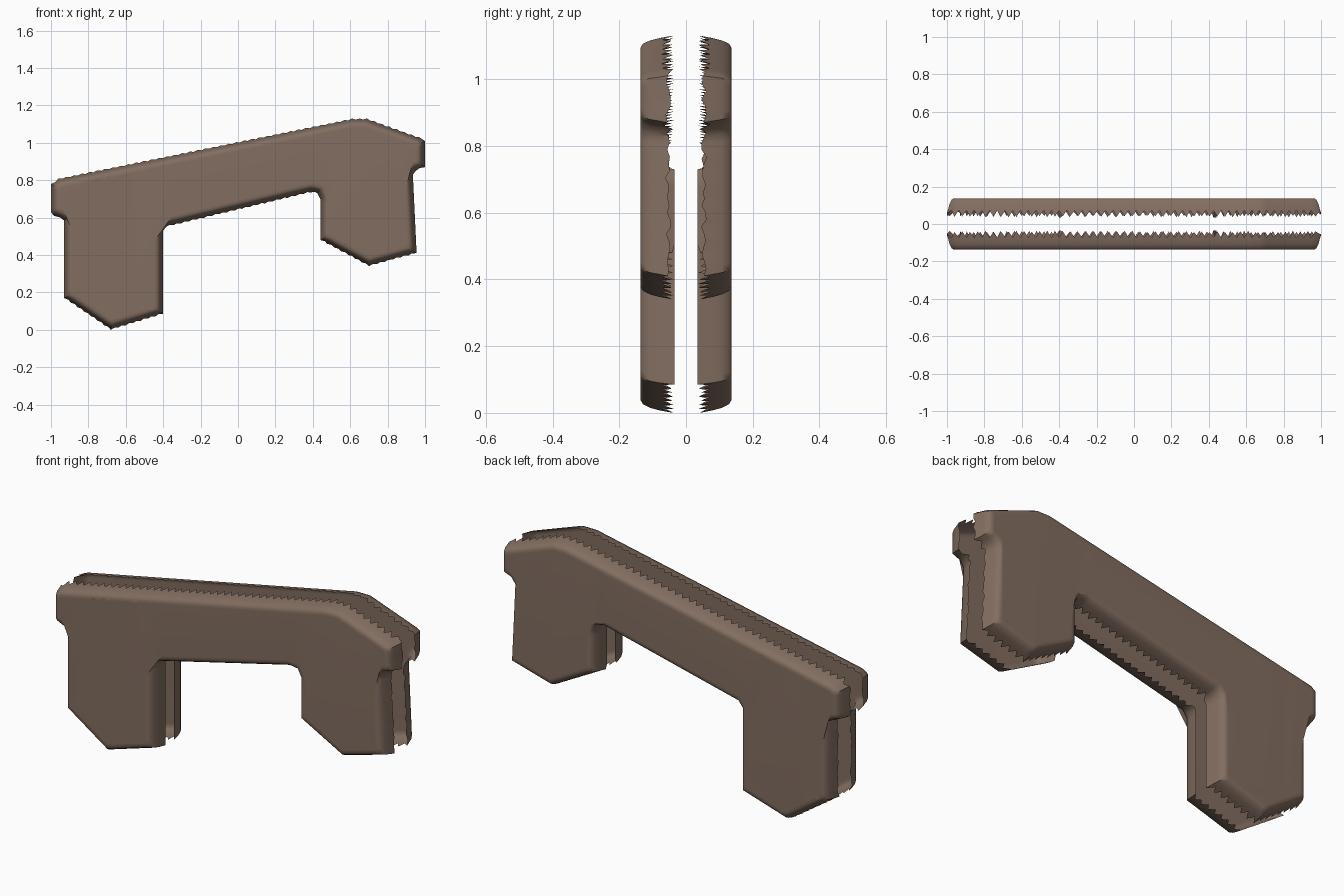
import bpy, bmesh, math, random
from mathutils import Vector

if "Cube" in bpy.data.objects:
    bpy.data.objects.remove(bpy.data.objects["Cube"])

random.seed(4)

brown = bpy.data.materials.new("warm_brown")
brown.diffuse_color = (0.225, 0.155, 0.118, 1)
brown.use_nodes = True
brown.node_tree.nodes["Principled BSDF"].inputs["Base Color"].default_value = brown.diffuse_color

# Silhouette of the handle (x, z), counter-clockwise seen from the front
OUTLINE = [Vector(p) for p in [
    (-0.68, 0.0), (-0.40, 0.085), (-0.40, 0.53), (-0.385, 0.55),
    (0.39, 0.735), (0.425, 0.73), (0.44, 0.70), (0.44, 0.48),
    (0.70, 0.34), (0.955, 0.41), (0.935, 0.83), (0.95, 0.85),
    (1.0, 0.87), (1.0, 1.01), (0.97, 1.03), (0.69, 1.13), (0.61, 1.13),
    (-0.96, 0.81), (-1.0, 0.78), (-1.0, 0.63), (-0.985, 0.61),
    (-0.93, 0.585), (-0.93, 0.17)]]


def inset(points, d):
    """Move every edge of the outline inwards by d, with mitred corners."""
    out = []
    for i, p in enumerate(points):
        a = (p - points[i - 1]).normalized()
        b = (points[(i + 1) % len(points)] - p).normalized()
        n1, n2 = Vector((-a.y, a.x)), Vector((-b.y, b.x))
        out.append(p + (n1 + n2) * (d / (1 + n1.dot(n2))))
    return out


def resample(points):
    """Cut each edge into short pieces, the same way for every inset ring."""
    out = []
    for i, p in enumerate(points):
        q = points[(i + 1) % len(points)]
        n = max(1, 2 * round((OUTLINE[(i + 1) % len(points)] - OUTLINE[i]).length / 0.042))
        out += [p.lerp(q, k / n) for k in range(n)]
    return out


def torn_rim():
    """Depth of the open edge: saw teeth on slopes, straighter on uprights."""
    depths = []
    for i, p in enumerate(OUTLINE):
        q = OUTLINE[(i + 1) % len(OUTLINE)]
        n = max(1, 2 * round((q - p).length / 0.042))
        upright = abs(q.x - p.x) < 0.03
        for k in range(n):
            if upright and abs(p.x) < 0.5:
                depths.append(0.035)
            elif upright:
                depths.append(random.uniform(0.045, 0.062))
            else:
                depths.append(0.072 if k % 2 else random.uniform(0.036, 0.044))
    return depths


def half_shell(name, side):
    """One open half: flat cheek, rounded shoulder and torn rim."""
    bm = bmesh.new()
    profile = [(0.050, 0.137), (0.036, 0.1365), (0.024, 0.129), (0.014, 0.108), (0.007, 0.080)]
    rings = []
    for d, y in profile:
        rings.append([bm.verts.new((p.x, side * y, p.y)) for p in resample(inset(OUTLINE, d))])
    edge, mid = resample(OUTLINE), resample(inset(OUTLINE, 0.006))
    rim = []
    for p, m, y in zip(edge, mid, torn_rim()):
        q = m if y > 0.065 else p
        rim.append(bm.verts.new((q.x, side * y, q.y)))
    rings.append(rim)

    def face(vs):
        bm.faces.new(vs if side < 0 else vs[::-1]).smooth = True

    face(rings[0])
    for inner, outer in zip(rings, rings[1:]):
        for i in range(len(inner)):
            j = (i + 1) % len(inner)
            face([inner[j], inner[i], outer[i], outer[j]])
    bmesh.ops.triangulate(bm, faces=[f for f in bm.faces if len(f.verts) > 4])
    mesh = bpy.data.meshes.new(name)
    bm.to_mesh(mesh)
    bm.free()
    mesh.materials.append(brown)
    obj = bpy.data.objects.new(name, mesh)
    bpy.context.collection.objects.link(obj)
    bpy.context.view_layer.objects.active = obj
    obj.select_set(True)
    bpy.ops.object.shade_smooth_by_angle(angle=math.radians(40))
    obj.select_set(False)


half_shell("front_shell", -1)
half_shell("back_shell", 1)
